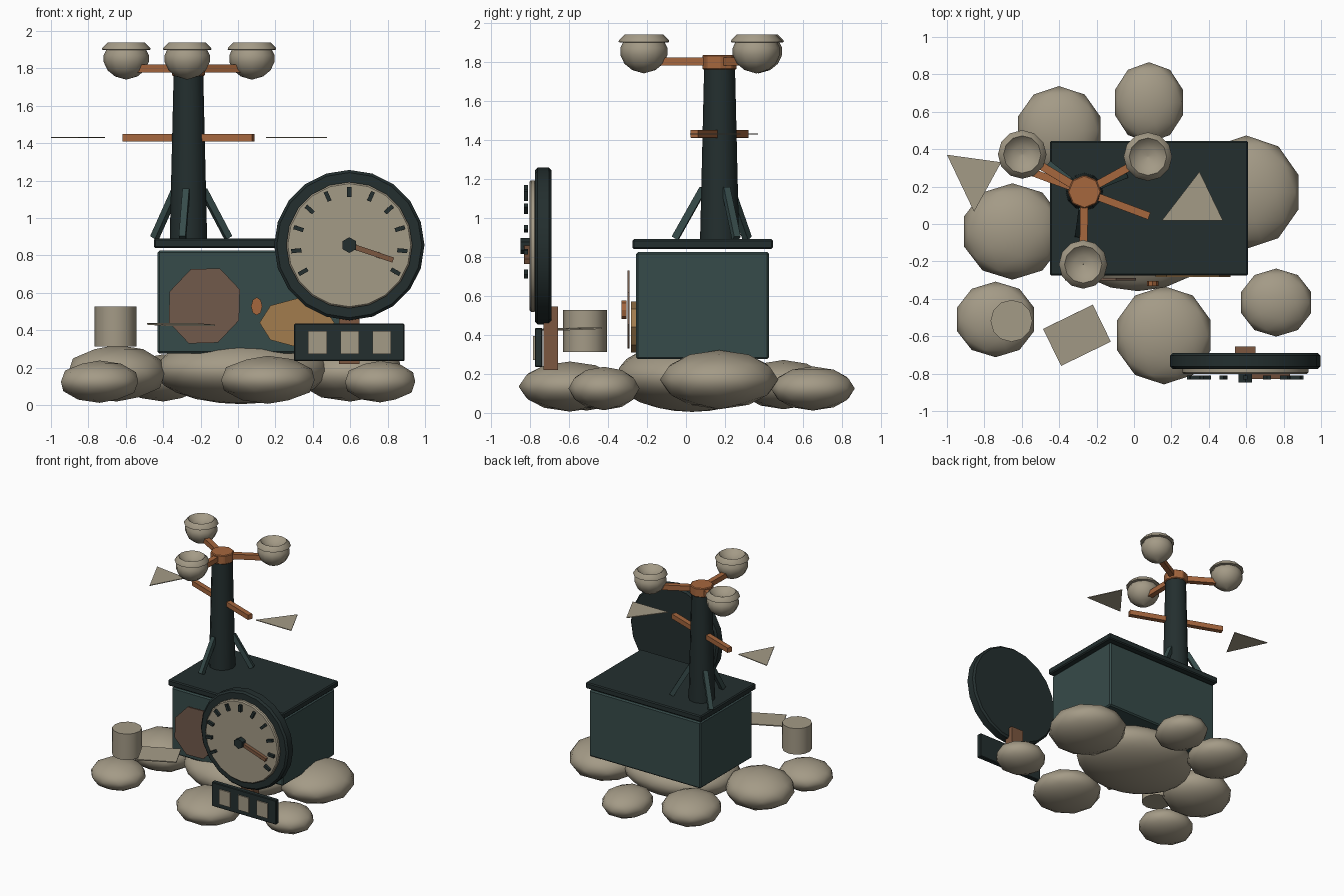
import bpy, bmesh, math
from mathutils import Vector

if "Cube" in bpy.data.objects:
    bpy.data.objects.remove(bpy.data.objects["Cube"], do_unlink=True)


def material(name, r, g, b):
    m = bpy.data.materials.new(name)
    m.use_nodes = True
    m.diffuse_color = (r, g, b, 1)
    m.node_tree.nodes["Principled BSDF"].inputs["Base Color"].default_value = (r, g, b, 1)
    return m


STONE = material("stone_beige", .37, .325, .24)
DARK = material("dark_slate", .017, .028, .028)
TEAL = material("deep_teal", .037, .07, .068)
COPPER = material("copper", .38, .135, .048)
BROWN = material("wood_brown", .2, .095, .05)
RUST = material("dull_rust", .165, .1, .07)
AMBER = material("amber", .36, .2, .075)


def finish(name, mat, smooth=False, bevel=0):
    ob = bpy.context.object
    ob.name = name
    ob.data.materials.append(mat)
    if bevel:
        mod = ob.modifiers.new("soft_edges", "BEVEL")
        mod.width, mod.segments = bevel, 1
        mod.limit_method = "ANGLE"
    if smooth:
        bpy.ops.object.shade_smooth_by_angle(angle=math.radians(40))
    return ob


def box(name, mat, lo, hi, bevel=0):
    lo, hi = Vector(lo), Vector(hi)
    bpy.ops.mesh.primitive_cube_add(size=1, location=(lo + hi) / 2)
    bpy.context.object.scale = hi - lo
    bpy.ops.object.transform_apply(location=False, rotation=False)
    return finish(name, mat, bevel=bevel)


def beam(name, mat, a, b, width):
    a, b = Vector(a), Vector(b)
    bpy.ops.mesh.primitive_cube_add(size=1, location=(a + b) / 2)
    ob = bpy.context.object
    ob.scale = (width, width, (b - a).length)
    ob.rotation_euler = (b - a).to_track_quat("Z", "Y").to_euler()
    return finish(name, mat, bevel=.004)


def tube(name, mat, centre, r1, r2, depth, sides, facing_front=False, bevel=0, smooth=True):
    bpy.ops.mesh.primitive_cone_add(
        vertices=sides, radius1=r1, radius2=r2, depth=depth, location=centre,
        rotation=(math.pi / 2 if facing_front else 0, 0, 0))
    return finish(name, mat, smooth, bevel)


def mesh_object(name, mat, verts, faces, smooth=False):
    me = bpy.data.meshes.new(name)
    me.from_pydata(verts, [], faces)
    ob = bpy.data.objects.new(name, me)
    bpy.context.collection.objects.link(ob)
    bpy.ops.object.select_all(action="DESELECT")
    bpy.context.view_layer.objects.active = ob
    ob.select_set(True)
    return finish(name, mat, smooth)


def polar(centre, radius, degrees, z):
    a = math.radians(degrees)
    return Vector((centre[0] + radius * math.cos(a), centre[1] + radius * math.sin(a), z))


# Boulders: centre, then half sizes
rocks = {
    "centre": ((.02, .03, .185), (.46, .385, .178)),
    "left_side": ((.6, .17, .17), (.29, .3, .15)),
    "right_side": ((-.65, -.04, .17), (.27, .255, .15)),
    "front_right": ((-.74, -.51, .125), (.215, .2, .112)),
    "front": ((.16, -.595, .135), (.26, .26, .127)),
    "front_left": ((.76, -.42, .125), (.195, .18, .11)),
    "back_right": ((-.4, .5, .145), (.23, .235, .125)),
    "back": ((.08, .65, .125), (.19, .213, .112)),
}
for i, (name, (place, size)) in enumerate(rocks.items()):
    bpy.ops.mesh.primitive_ico_sphere_add(subdivisions=3 if i == 0 else 2, radius=1.01, location=place)
    bpy.context.object.scale = size
    finish("rock_" + name, STONE)
    bpy.ops.object.shade_smooth()

# Hut and roof slab
box("hut_body", TEAL, (-.43, -.255, .275), (.59, .425, .825), .01)
box("roof_slab", DARK, (-.45, -.275, .84), (.61, .445, .89), .008)

# Mast with struts
MAST = (-.265, .172)
tube("mast", DARK, (*MAST, 1.33), .1, .079, .89, 12)
for i in range(3):
    ang = 22 + 120 * i
    beam(f"mast_strut_{i}", TEAL, polar(MAST, .23, ang, .895), polar(MAST, .085, ang, 1.15), .036)

# Spinning cups on three arms
tube("cup_hub", COPPER, (*MAST, 1.797), .09, .09, .075, 8, smooth=False, bevel=.006)
BOWL = [(.001, 1.74), (.06, 1.757), (.1, 1.79), (.121, 1.835), (.121, 1.87), (.108, 1.897),
        (.13, 1.9), (.128, 1.91), (.1, 1.938), (.085, 1.922), (.05, 1.9), (.001, 1.893)]
SIDES = 12
for i in range(3):
    ang = -91 + 120 * i
    beam(f"cup_arm_{i}", COPPER, polar(MAST, .05, ang, 1.8), polar(MAST, .31, ang, 1.8), .042)
    hub = polar(MAST, .388, ang, 0)
    verts = [polar(hub, r, 360 * k / SIDES, z) for r, z in BOWL for k in range(SIDES)]
    faces = [(j * SIDES + k, j * SIDES + (k + 1) % SIDES,
              (j + 1) * SIDES + (k + 1) % SIDES, (j + 1) * SIDES + k)
             for j in range(len(BOWL) - 1) for k in range(SIDES)]
    mesh_object(f"wind_cup_{i}", STONE, verts, faces, True)

# Wind vane rod with loose flat fins
beam("vane_rod", COPPER, polar(MAST, .37, 159.5, 1.43), polar(MAST, .37, -20.5, 1.43), .04)


def fin(name, corners, z):
    n = len(corners)
    verts = [(x, y, z + dz) for dz in (-.003, .003) for x, y in corners]
    sides = [(k, (k + 1) % n, n + (k + 1) % n, n + k) for k in range(n)]
    mesh_object(name, STONE, verts, [tuple(range(n))[::-1], tuple(range(n, 2 * n))] + sides)


fin("vane_tail_fin", [(-1, .37), (-.855, .065), (-.71, .33)], 1.43)
fin("vane_nose_fin", [(.15, .02), (.475, .02), (.35, .28)], 1.43)

# Large gauge: case, face, ticks, needle
GX, GZ = .595, .855
tube("gauge_case", DARK, (GX, -.732, GZ), .402, .402, .086, 20, True, .014)
tube("gauge_face", STONE, (GX, -.785, GZ), .337, .337, .034, 20, True, .008)
tube("gauge_hub", DARK, (GX, -.822, GZ), .042, .042, .05, 6, True)
for i in range(11):
    a = math.radians(-30 + 24 * i)
    c, s = math.cos(a), math.sin(a)
    beam(f"gauge_tick_{i}", DARK, (GX + .258 * c, -.82, GZ + .258 * s),
         (GX + .312 * c, -.82, GZ + .312 * s), .022)
beam("gauge_needle", BROWN, (GX, -.815, GZ), (GX + .235, -.815, GZ - .08), .028)
box("gauge_post", BROWN, (.54, -.73, .22), (.65, -.655, .545))

# Counter panel with three windows
box("counter_panel", DARK, (.3, -.775, .235), (.89, -.735, .435), .005)
for i in range(3):
    x = .425 + .172 * i
    box(f"counter_window_{i}", STONE, (x - .05, -.784, .272), (x + .05, -.775, .395))

# Front wall plates and knob
plate = tube("rust_plate", RUST, (-.18, -.295, .53), .205, .205, .012, 8, True, smooth=False)
plate.rotation_euler.y = math.radians(22.5)
plate.scale = (.98, 1.06, 1)
oval = tube("amber_plate", AMBER, (.315, -.27, .44), .2, .2, .025, 8, True, smooth=False)
oval.scale = (1, .65, 1)
knob = tube("wall_knob", COPPER, (.1, -.318, .528), .03, .03, .025, 8, True, smooth=False)
knob.scale = (1, 1.6, 1)

# Rain can and loose slate on the rocks
tube("rain_can", STONE, (-.655, -.518, .42), .112, .112, .215, 12)
slate = box("loose_slate", STONE, (-.148, -.11, -.004), (.148, .11, .004))
slate.location = (-.305, -.595, .43)
slate.rotation_euler = (math.radians(2), 0, math.radians(26))
